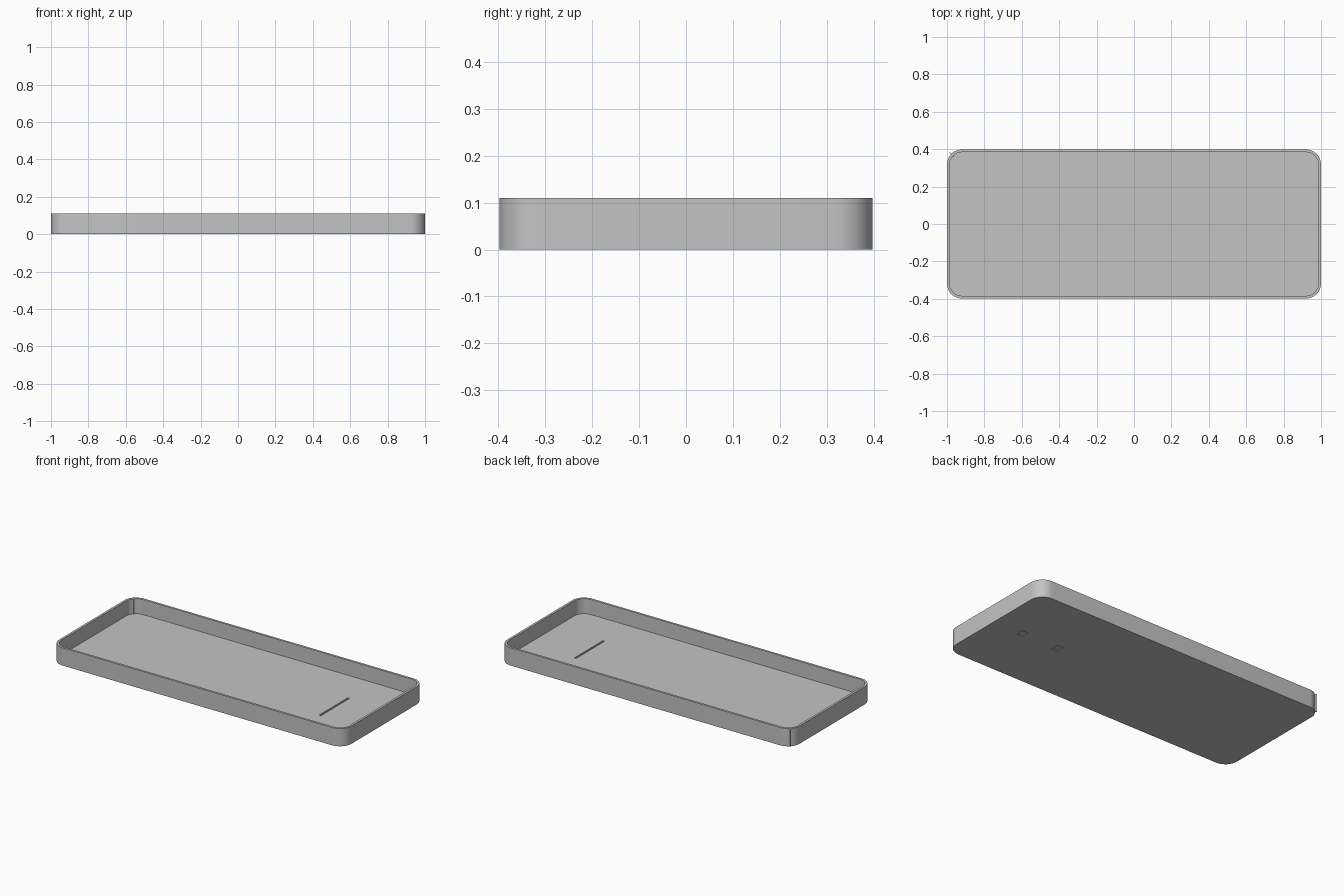
import bpy, bmesh, math

LENGTH, WIDTH, HEIGHT = 2.0, 0.796, 0.11
WALL, FLOOR, RADIUS = 0.014, 0.017, 0.08

cube = bpy.data.objects.get("Cube")
if cube:
    bpy.data.objects.remove(cube, do_unlink=True)

grey = bpy.data.materials.new("plain grey")
grey.use_nodes = True
colour = (0.55, 0.55, 0.55, 1)
grey.diffuse_color = colour
grey.node_tree.nodes["Principled BSDF"].inputs["Base Color"].default_value = colour


def add_object(name, bm):
    bmesh.ops.recalc_face_normals(bm, faces=bm.faces)
    mesh = bpy.data.meshes.new(name)
    bm.to_mesh(mesh)
    bm.free()
    mesh.materials.append(grey)
    obj = bpy.data.objects.new(name, mesh)
    bpy.context.collection.objects.link(obj)
    return obj


def rounded_loop(bm, inset, z, steps=12):
    """Ring of vertices around a rounded rectangle."""
    cx, cy = LENGTH / 2 - RADIUS, WIDTH / 2 - RADIUS
    r = RADIUS - inset
    ring = []
    for quarter, (sx, sy) in enumerate([(1, 1), (-1, 1), (-1, -1), (1, -1)]):
        for i in range(steps + 1):
            a = (quarter + i / steps) * math.pi / 2
            ring.append(bm.verts.new((sx * cx + r * math.cos(a),
                                      sy * cy + r * math.sin(a), z)))
    return ring


def box(name, centre, size, angle=0):
    bm = bmesh.new()
    bmesh.ops.create_cube(bm, size=1)
    bmesh.ops.scale(bm, vec=size, verts=bm.verts)
    obj = add_object(name, bm)
    obj.location = centre
    obj.rotation_euler.z = angle
    return obj


# Open tray: outer wall, rim, inner wall and floor
bm = bmesh.new()
rings = [rounded_loop(bm, inset, z) for inset, z in
         [(0, 0), (0, HEIGHT), (WALL, HEIGHT), (WALL, FLOOR)]]
for low, high in zip(rings, rings[1:]):
    for i in range(len(low)):
        j = (i + 1) % len(low)
        bm.faces.new((low[i], low[j], high[j], high[i]))
bm.faces.new(rings[0])
bm.faces.new(rings[-1])
tray = add_object("tray", bm)
bpy.ops.object.select_all(action='DESELECT')
tray.select_set(True)
bpy.context.view_layer.objects.active = tray
bpy.ops.object.shade_smooth_by_angle(angle=math.radians(30))

# Narrow groove in the floor and two small pockets underneath
cutters = [box("groove_cutter", (0.66, 0, FLOOR), (0.012, 0.28, 0.014))]
for side in (-1, 1):
    cutters.append(box("pocket_cutter", (0.67 + side * 0.125, 0, 0),
                       (0.045, 0.05, 0.01)))
for cutter in cutters:
    cutter.hide_render = True
    cutter.hide_set(True)
    cut = tray.modifiers.new(cutter.name, 'BOOLEAN')
    cut.operation = 'DIFFERENCE'
    cut.solver = 'EXACT'
    cut.object = cutter

# Thin seam ridge across the back corner
seam = RADIUS - 0.004
box("corner_seam", (-(LENGTH / 2 - RADIUS) - seam * math.sqrt(0.5),
                    WIDTH / 2 - RADIUS + seam * math.sqrt(0.5), HEIGHT / 2),
    (0.032, 0.004, HEIGHT), math.radians(135))
